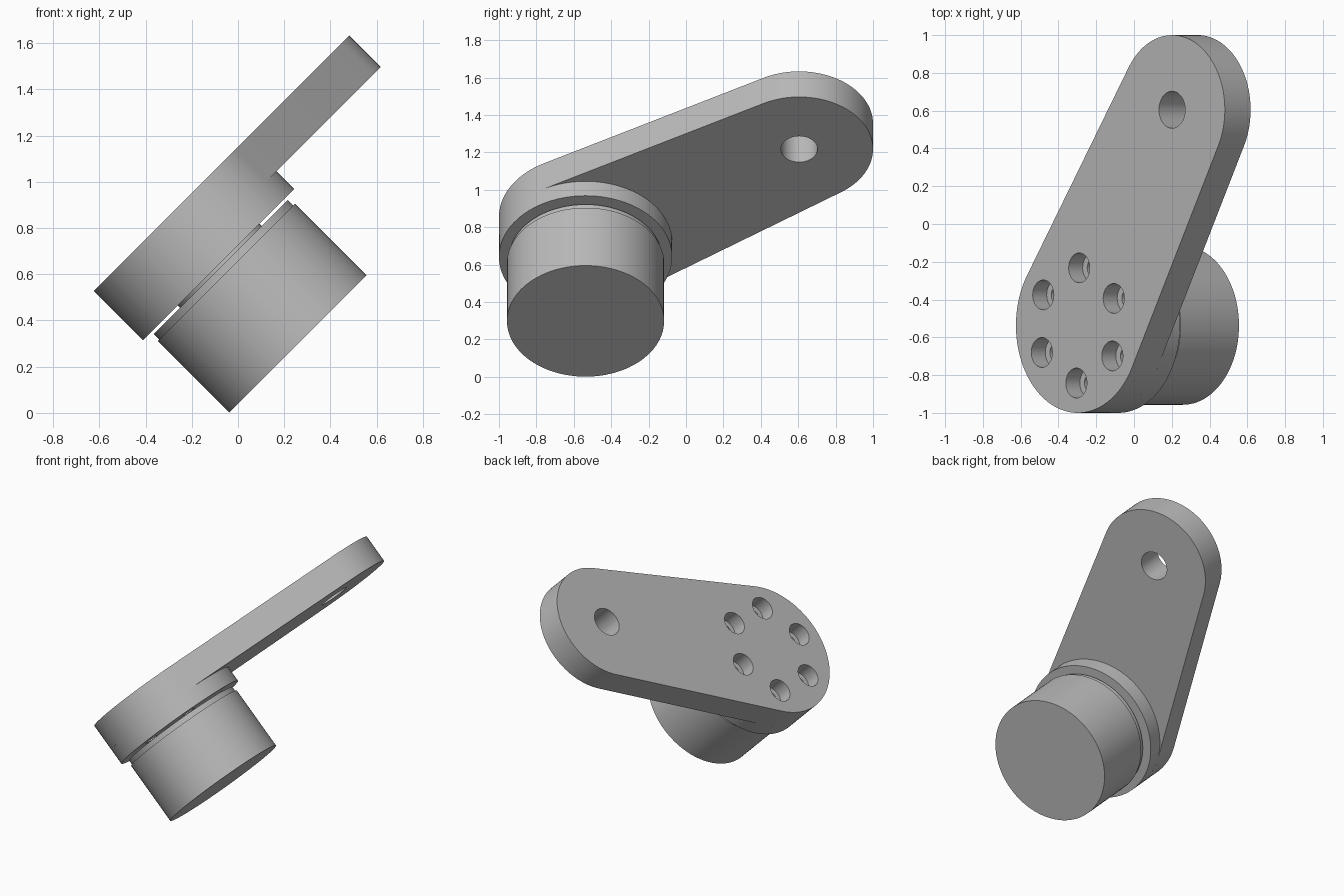
import bpy
import bmesh
from math import cos, sin, pi, radians, atan2, acos, hypot
from mathutils import Matrix

if "Cube" in bpy.data.objects:
    bpy.data.objects.remove(bpy.data.objects["Cube"], do_unlink=True)

grey = bpy.data.materials.new("plain grey")
grey.use_nodes = True
grey.diffuse_color = (0.5, 0.5, 0.5, 1)
grey.node_tree.nodes["Principled BSDF"].inputs["Base Color"].default_value = (0.5, 0.5, 0.5, 1)

# Everything is built upright, then the whole assembly leans over
LEAN = Matrix.Rotation(radians(-45), 4, 'Y')
BIG, BIG_R = (0.394, -0.537), 0.463
TIP, TIP_R = (1.10, 0.605), 0.395
TOP, UNDER, PAD = 0.815, 0.622, 0.513
SEGMENTS = 96


def arc(centre, radius, start, end, steps):
    angles = [start + (end - start) * i / steps for i in range(steps + 1)]
    return [(centre[0] + radius * cos(a), centre[1] + radius * sin(a)) for a in angles]


def add_prism(bm, outline, low, high):
    face = bm.faces.new([bm.verts.new((x, y, low)) for x, y in outline])
    new = bmesh.ops.extrude_face_region(bm, geom=[face])["geom"]
    verts = [g for g in new if isinstance(g, bmesh.types.BMVert)]
    bmesh.ops.translate(bm, verts=verts, vec=(0, 0, high - low))


def add_turned(bm, centre, profile, steps):
    """Closed solid of revolution from (radius, height) pairs."""
    rings = [[bm.verts.new((x, y, h)) for x, y in arc(centre, r, 0, 2 * pi, steps)[:-1]]
             for r, h in profile]
    for a, b in zip(rings, rings[1:]):
        for i in range(steps):
            j = (i + 1) % steps
            bm.faces.new((a[i], a[j], b[j], b[i]))
    bm.faces.new(rings[0])
    bm.faces.new(rings[-1])


def finish(name, bm):
    bmesh.ops.recalc_face_normals(bm, faces=bm.faces)
    mesh = bpy.data.meshes.new(name)
    bm.to_mesh(mesh)
    bm.free()
    mesh.materials.append(grey)
    obj = bpy.data.objects.new(name, mesh)
    obj.matrix_world = LEAN
    bpy.context.collection.objects.link(obj)
    return obj


def activate(obj):
    bpy.ops.object.select_all(action='DESELECT')
    obj.select_set(True)
    bpy.context.view_layer.objects.active = obj


# Arm plate: two round ends joined by tangent sides
dx, dy = TIP[0] - BIG[0], TIP[1] - BIG[1]
heading, spread = atan2(dy, dx), acos((BIG_R - TIP_R) / hypot(dx, dy))
bm = bmesh.new()
outline = arc(TIP, TIP_R, heading - spread, heading + spread, 48)
outline += arc(BIG, BIG_R, heading + spread, heading + 2 * pi - spread, 56)
add_prism(bm, outline, UNDER, TOP)
arm_plate = finish("arm_plate", bm)

# Round mounting pad under the wide end
bm = bmesh.new()
add_turned(bm, BIG, [(BIG_R, PAD), (BIG_R, UNDER)], SEGMENTS)
mounting_pad = finish("mounting_pad", bm)

# Stepped drum with a narrow neck up to the pad
bm = bmesh.new()
add_turned(bm, BIG, [(0.42, 0.028), (0.42, 0.465), (0.41, 0.465),
                     (0.41, 0.5), (0.25, 0.5), (0.25, PAD)], SEGMENTS)
drum = finish("drum", bm)

# Cutter: counterbored bolt circle and the pivot hole
bm = bmesh.new()
for k in range(6):
    centre = arc(BIG, 0.305, radians(28 + 60 * k), 0, 1)[0]
    add_turned(bm, centre, [(0.045, PAD - 0.01), (0.045, 0.71),
                            (0.079, 0.71), (0.079, TOP + 0.1)], 40)
add_turned(bm, TIP, [(0.098, UNDER - 0.1), (0.098, TOP + 0.1)], 48)
hole_cutter = finish("hole_cutter", bm)
hole_cutter.hide_render = True

for part in (arm_plate, mounting_pad):
    cut = part.modifiers.new("holes", 'BOOLEAN')
    cut.operation = 'DIFFERENCE'
    cut.solver = 'EXACT'
    cut.object = hole_cutter
    activate(part)
    bpy.ops.object.modifier_apply(modifier=cut.name)
bpy.data.objects.remove(hole_cutter, do_unlink=True)

for part in (arm_plate, mounting_pad, drum):
    activate(part)
    bpy.ops.object.shade_smooth_by_angle(angle=radians(30))
